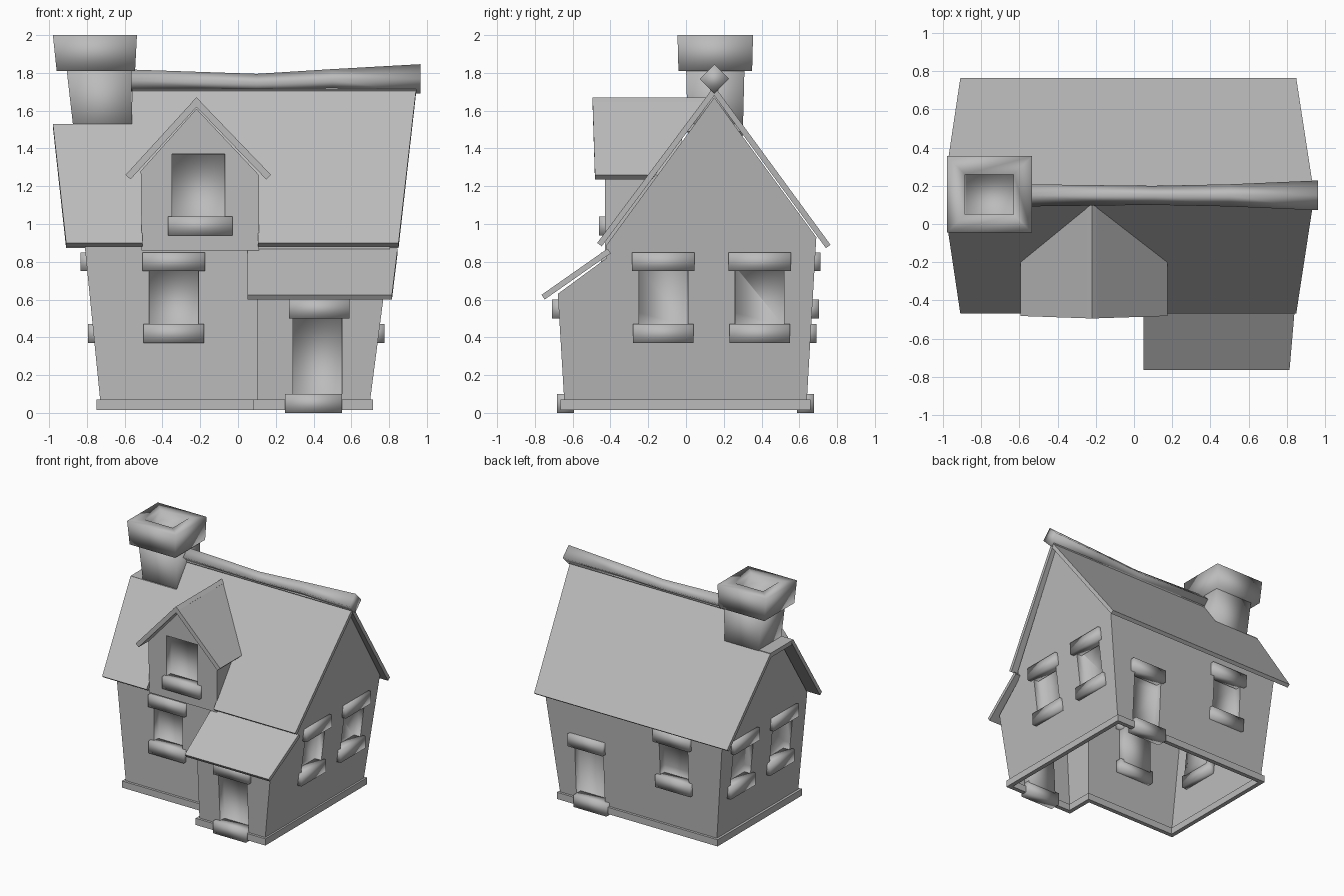
import bpy, bmesh

cube = bpy.data.objects.get("Cube")
if cube:
    bpy.data.objects.remove(cube, do_unlink=True)

stone = bpy.data.materials.new("plain grey")
stone.use_nodes = True
stone.diffuse_color = (0.5, 0.5, 0.5, 1)
bsdf = next(n for n in stone.node_tree.nodes if n.type == 'BSDF_PRINCIPLED')
bsdf.inputs["Base Color"].default_value = stone.diffuse_color


def finish(name, bm, smooth=False):
    for f in bm.faces:
        f.smooth = f.smooth or smooth
    mesh = bpy.data.meshes.new(name)
    bm.to_mesh(mesh)
    bm.free()
    mesh.materials.append(stone)
    obj = bpy.data.objects.new(name, mesh)
    bpy.context.collection.objects.link(obj)
    return obj


def loft(rings):
    """Closed solid through matching rings of points."""
    bm = bmesh.new()
    loops = [[bm.verts.new(p) for p in ring] for ring in rings]
    n = len(loops[0])
    for a, b in zip(loops, loops[1:]):
        for i in range(n):
            j = (i + 1) % n
            bm.faces.new((a[i], a[j], b[j], b[i]))
    bm.faces.new(loops[0])
    bm.faces.new(loops[-1])
    bmesh.ops.recalc_face_normals(bm, faces=bm.faces)
    return bm


def rect(x0, x1, y0, y1, z):
    return [(x0, y0, z), (x1, y0, z), (x1, y1, z), (x0, y1, z)]


def slab(name, points, thick):
    """Flat sheet, thickened downwards."""
    bm = bmesh.new()
    f = bm.faces.new([bm.verts.new(p) for p in points])
    f.normal_update()
    if f.normal.z < 0:
        f.normal_flip()
    obj = finish(name, bm)
    mod = obj.modifiers.new("thickness", 'SOLIDIFY')
    mod.thickness, mod.offset = thick, -1
    return obj


# Walls lean outwards with height: axis, outward sign, position at z
def right_x(z): return 0.70 + 0.13 * (z - 0.07)
def left_x(z): return -0.73 - 0.10 * (z - 0.07)
def back_y(z): return 0.64 + 0.058 * (z - 0.07)
def porch_y(z): return -0.645 - 0.06 * (z - 0.07)


WALLS = {
    "front": (1, -1, lambda z: -0.42),
    "dormer": (1, -1, lambda z: -0.43),
    "porch": (1, -1, porch_y),
    "back": (1, 1, back_y),
    "left": (0, 1, right_x),
    "right": (0, -1, left_x),
}


def cut(bm, wall, u0, u1, z0, z1):
    """Slice a wall around a rectangle and return the faces inside it."""
    axis, sign, _ = WALLS[wall]
    other = 1 - axis

    def facing():
        bm.normal_update()
        return [f for f in bm.faces if f.normal[axis] * sign > 0.9]

    for k, v in ((other, u0), (other, u1), (2, z0), (2, z1)):
        co, no = [0, 0, 0], [0, 0, 0]
        co[k], no[k] = v, 1
        faces = facing()
        geom = set(faces)
        for f in faces:
            geom.update(f.edges)
            geom.update(f.verts)
        bmesh.ops.bisect_plane(bm, geom=list(geom), dist=0.0001, plane_co=co, plane_no=no)
    inside = []
    for f in facing():
        c = f.calc_center_median()
        if u0 < c[other] < u1 and z0 < c.z < z1:
            inside.append(f)
    return inside


def recess(bm, wall, u0, u1, z0, z1):
    faces = cut(bm, wall, u0, u1, z0, z1)
    sides = bmesh.ops.inset_region(bm, faces=faces, thickness=0.003, depth=-0.06,
                                   use_boundary=True, use_even_offset=True)["faces"]
    for f in faces + sides:
        f.smooth = True


def block(name, wall, centre, half, z0, z1, out=0.03):
    """Sill, lintel or step straddling a wall."""
    axis, sign, pos = WALLS[wall]
    face = pos((z0 + z1) / 2)
    a, b = sorted((face + sign * out, face - sign * 0.05))
    u0, u1 = centre - half, centre + half
    box = (a, b, u0, u1) if axis == 0 else (u0, u1, a, b)
    finish(name, loft([rect(*box, z0), rect(*box, z1)]), True)


def window(bm, wall, u):
    recess(bm, wall, u - 0.13, u + 0.13, 0.45, 0.77)
    block(wall + "_window_sill", wall, u, 0.16, 0.37, 0.47)
    block(wall + "_window_lintel", wall, u, 0.165, 0.75, 0.85)


def door(bm, wall, u):
    recess(bm, wall, u - 0.13, u + 0.13, 0.08, 0.53)
    block(wall + "_door_step", wall, u - 0.02, 0.15, 0.0, 0.10, 0.04)
    block(wall + "_door_lintel", wall, u + 0.01, 0.16, 0.50, 0.60, 0.035)


def open_bottom(bm):
    bm.normal_update()
    bmesh.ops.delete(bm, geom=[f for f in bm.faces if f.normal.z < -0.9], context='FACES')


# House body: gable profile in y and z
profile = [(-0.42, 0.02), (-0.42, 0.89), (0.004, 1.47), (0.15, 1.67),
           (0.295, 1.47), (back_y(0.93), 0.93), (back_y(0.02), 0.02)]
low = [(y, min(z, 1.49)) for y, z in profile]
body = loft([[(left_x(z), y, z) for y, z in low],
             [(right_x(z), y, z) for y, z in profile]])
open_bottom(body)
bmesh.ops.delete(body, geom=cut(body, "front", 0.10, 2, 0, 0.80), context='FACES')
window(body, "front", -0.34)
for side in ("left", "right"):
    for u in (-0.12, 0.39):
        window(body, side, u)
window(body, "back", -0.36)
door(body, "back", 0.42)
finish("house_walls", body)

# Porch
profile = [(porch_y(0.02), 0.02), (porch_y(0.63), 0.63), (-0.42, 0.82), (-0.42, 0.02)]
porch = loft([[(0.10, y, z) for y, z in profile],
              [(right_x(z), y, z) for y, z in profile]])
open_bottom(porch)
porch.normal_update()
bmesh.ops.delete(porch, geom=[f for f in porch.faces if f.normal.y > 0.9], context='FACES')
door(porch, "porch", 0.42)
finish("porch_walls", porch)
slab("porch_roof", [(0.05, -0.765, 0.625), (0.815, -0.765, 0.625),
                    (0.845, -0.415, 0.87), (0.05, -0.415, 0.87)], 0.03)

# Dormer
profile = [(-0.51, 0.86), (0.11, 0.86), (0.11, 1.26), (-0.22, 1.61), (-0.515, 1.28)]
dormer = loft([[(x, y, z) for x, z in profile] for y in (-0.43, -0.02)])
recess(dormer, "dormer", -0.35, -0.07, 1.02, 1.37)
finish("dormer_walls", dormer)
block("dormer_sill", "dormer", -0.20, 0.17, 0.94, 1.04)
for name, eave in (("dormer_roof_right", -0.595), ("dormer_roof_left", 0.175)):
    slab(name, [(-0.22, -0.495, 1.67), (eave, -0.482, 1.26),
                (eave, -0.18, 1.26), (-0.22, 0.11, 1.67)], 0.035)


# Main roof: stepped around the chimney, front slope notched for the dormer
def slope(name, eave_y, eave_z, notch):
    def at(x, z):
        t = (z - eave_z) / (1.73 - eave_z)
        return (x, eave_y + (0.15 - eave_y) * t, z)
    pts = [(-0.91, eave_z), (-0.98, 1.53), (-0.56, 1.53), (-0.56, 1.73),
           (0.945, 1.73), (0.85, eave_z)]
    if notch:
        pts += [(0.105, eave_z), (0.105, 1.25), (-0.505, 1.25), (-0.505, eave_z)]
    slab(name, [at(*p) for p in pts], 0.03)


slope("front_roof", -0.47, 0.90, True)
slope("back_roof", 0.765, 0.89, False)
finish("chimney_saddle", loft([rect(-0.975, -0.56, 0.0, 0.30, 1.49),
                               rect(-0.98, -0.56, 0.0, 0.30, 1.53)]))

# Ridge beam: diamond section, sagging in the middle
ridge = [(-0.575, 1.76, 0.058), (0.1, 1.745, 0.05), (0.5, 1.762, 0.058), (0.965, 1.768, 0.078)]
finish("ridge_beam", loft([[(x, 0.15, z - r), (x, 0.15 + r, z), (x, 0.15, z + r), (x, 0.15 - r, z)]
                           for x, z, r in ridge]), True)

# Chimney
finish("chimney_shaft", loft([rect(-0.865, -0.56, 0.01, 0.30, 1.45),
                              rect(-0.91, -0.565, 0.0, 0.31, 1.84)]), True)
cap = loft([rect(-0.96, -0.545, -0.04, 0.35, 1.81), rect(-0.98, -0.535, -0.045, 0.355, 2.0)])
cap.normal_update()
top = [f for f in cap.faces if f.normal.z > 0.9]
bmesh.ops.inset_region(cap, faces=top, thickness=0.135, depth=0.0)
bmesh.ops.inset_region(cap, faces=top, thickness=0.003, depth=-0.08)
finish("chimney_cap", cap, True)

# Baseboard ring around the footprint
bm = bmesh.new()
outline = [(-0.75, -0.44), (0.08, -0.44), (0.08, -0.665), (0.715, -0.665),
           (0.715, 0.66), (-0.75, 0.66)]
floor = bm.faces.new([bm.verts.new((x, y, 0.07)) for x, y in outline])
bm.normal_update()
bmesh.ops.inset_region(bm, faces=[floor], thickness=0.035, use_boundary=True, use_even_offset=True)
bmesh.ops.delete(bm, geom=[floor], context='FACES')
board = finish("baseboard", bm)
mod = board.modifiers.new("thickness", 'SOLIDIFY')
mod.thickness, mod.offset = 0.055, -1
